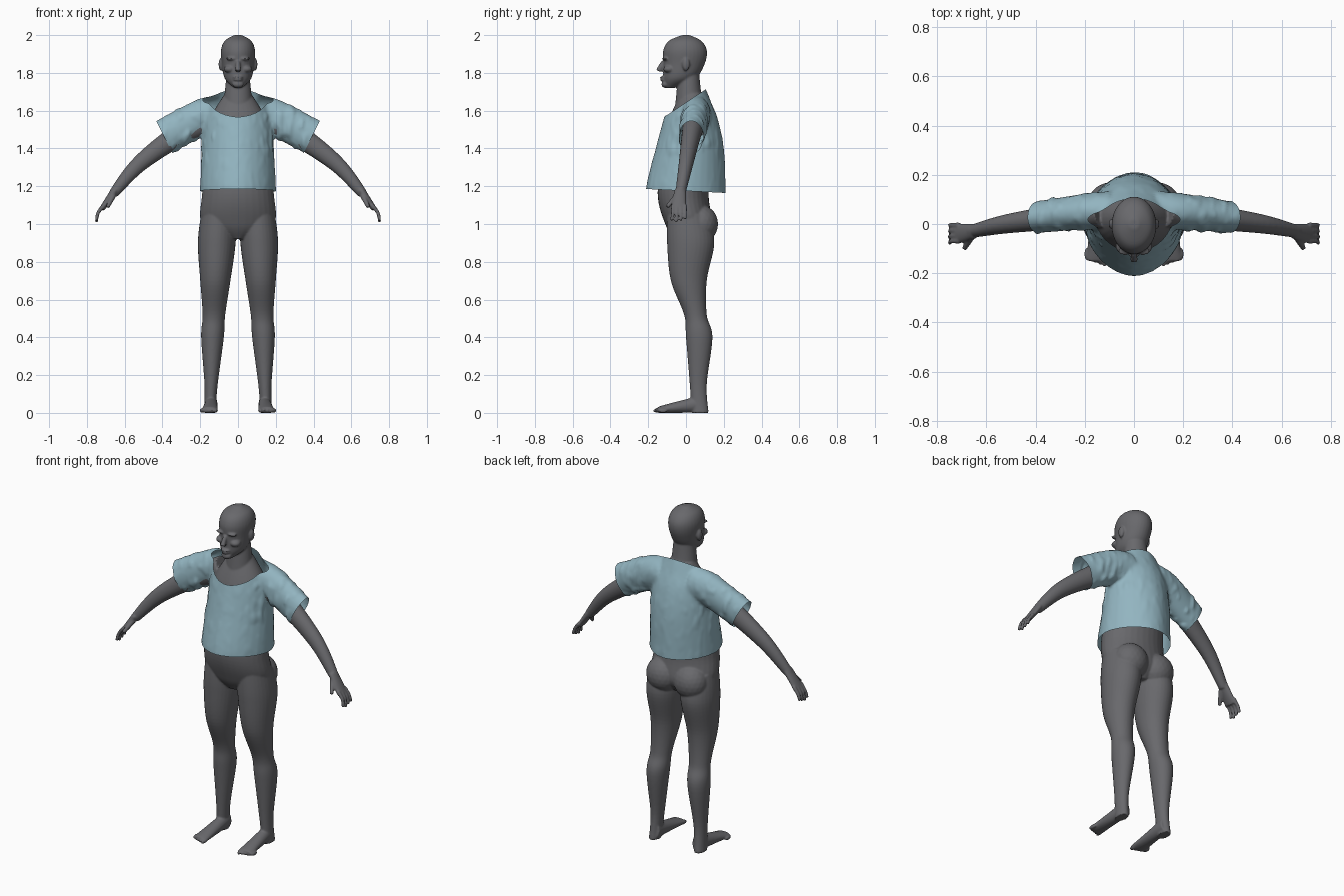
import bpy, bmesh, math
from mathutils import Vector, Matrix, noise

default = bpy.data.objects.get("Cube")
if default:
    bpy.data.objects.remove(default)


def material(name, rgb):
    mat = bpy.data.materials.new(name)
    mat.use_nodes = True
    mat.diffuse_color = (*rgb, 1)
    mat.node_tree.nodes["Principled BSDF"].inputs["Base Color"].default_value = (*rgb, 1)
    return mat


def blend(ends, factor):
    start, end = ends
    return start + (end - start) * factor


def smooth_rows(rows, steps=8):
    """Curve smoothly through rows of numbers (Hermite spline)."""
    last = len(rows) - 1
    result = []
    for i in range(last):
        before, start = Vector(rows[max(i - 1, 0)]), Vector(rows[i])
        end, after = Vector(rows[i + 1]), Vector(rows[min(i + 2, last)])
        leaving, arriving = (end - before) / 2, (after - start) / 2
        for step in range(steps):
            t = step / steps
            ease = t * t * (3 - 2 * t)
            result.append(start.lerp(end, ease) + leaving * t * (1 - t) ** 2
                          - arriving * t * t * (1 - t))
    return result + [Vector(rows[last])]


def skin(bm, rings, power=1, sides=32):
    """Closed surface through rings given as centre, half-axis u, half-axis v."""
    def bend(value):
        return math.copysign(abs(value) ** power, value)

    angles = [math.tau * k / sides for k in range(sides)]
    loops = [[bm.verts.new(centre + u * bend(math.cos(a)) + v * bend(math.sin(a)))
              for a in angles] for centre, u, v in rings]
    for low, high in zip(loops, loops[1:]):
        for k in range(sides):
            bm.faces.new((low[k - 1], low[k], high[k], high[k - 1]))
    bm.faces.new(loops[0][::-1])
    bm.faces.new(loops[-1])


def column(bm, rows, lean=(0, 0), power=1):
    """Upright form; each row is height, half width, front y, back y."""
    rows = smooth_rows(rows)
    rings = []
    for i, (height, width, front, back) in enumerate(rows):
        centre = Vector((blend(lean, i / (len(rows) - 1)), (front + back) / 2, height))
        rings.append((centre, Vector((width, 0, 0)), Vector((0, (back - front) / 2, 0))))
    skin(bm, rings, power)


def tube(bm, path, width, depth, side=(0, 1, 0)):
    """Limb along a path, tapering from its first to its last width and depth."""
    points = smooth_rows(path)
    last = len(points) - 1
    rings = []
    for i, point in enumerate(points):
        along = (points[min(i + 1, last)] - points[max(i - 1, 0)]).normalized()
        across = Vector(side)
        across = (across - along * across.dot(along)).normalized()
        rings.append((point, across * blend(width, i / last),
                      along.cross(across) * blend(depth, i / last)))
    skin(bm, rings)


def blob(bm, centre, radii):
    matrix = Matrix.Translation(centre) @ Matrix.Diagonal((*radii, 1))
    bmesh.ops.create_icosphere(bm, subdivisions=3, radius=1, matrix=matrix)


def fuse(bm, name, mat, voxel, smoothing):
    """Mirror the parts, melt them into one skin and bake the result."""
    bmesh.ops.recalc_face_normals(bm, faces=bm.faces)
    mesh = bpy.data.meshes.new(name)
    bm.to_mesh(mesh)
    bm.free()
    obj = bpy.data.objects.new(name, mesh)
    bpy.context.scene.collection.objects.link(obj)
    obj.modifiers.new("mirror", 'MIRROR').use_mirror_merge = False
    remesh = obj.modifiers.new("remesh", 'REMESH')
    remesh.mode = 'VOXEL'
    remesh.voxel_size = voxel
    relax = obj.modifiers.new("relax", 'SMOOTH')
    relax.factor = 0.5
    relax.iterations = smoothing
    bpy.context.view_layer.update()
    baked = bpy.data.meshes.new_from_object(
        obj.evaluated_get(bpy.context.evaluated_depsgraph_get()))
    obj.modifiers.clear()
    obj.data = baked
    baked.materials.clear()
    baked.materials.append(mat)
    baked.shade_smooth()
    return obj


skin_grey = material("warm grey", (.14, .14, .15))
shirt_blue = material("dusty blue", (.29, .46, .53))

# Torso, neck and buttocks
body = bmesh.new()
column(body, [(.92, .05, -.06, .09), (1, .19, -.11, .14), (1.16, .19, -.15, .12),
              (1.4, .16, -.12, .15), (1.55, .15, -.09, .14), (1.69, .07, -.03, .09)])
column(body, [(1.6, .08, -.06, .1), (1.7, .07, -.05, .08), (1.8, .06, -.04, .07)])
blob(body, (.09, .08, 1), (.1, .09, .1))

# Legs
column(body, [(0, .03, .03, .12), (.15, .035, .02, .11), (.4, .06, 0, .14), (.52, .06, -.01, .11),
              (.7, .08, -.08, .11), (.9, .1, -.1, .15), (1.05, .09, -.1, .12)], lean=(.15, .105))

# Feet and toes
tube(body, [(.14, .1, .05), (.15, -.15, .015)], width=(.03, .045), depth=(.05, .015), side=(1, 0, 0))
for toe in range(5):
    blob(body, (.12 + .018 * toe, -.15 + .007 * toe, .012), (.01, .025, .012))

# Arms
tube(body, [(.13, .05, 1.56), (.3, .03, 1.48), (.52, 0, 1.32), (.66, -.03, 1.16)],
     width=(.065, .025), depth=(.08, .025))

# Hands: palm, fingers and thumb
tube(body, [(.65, -.03, 1.18), (.72, -.04, 1.08)], width=(.03, .042), depth=(.022, .014))
for finger in range(4):
    y = -.07 + .022 * finger
    tip = 1.01 + .008 * abs(finger - 1)
    tube(body, [(.71, y, 1.1), (.74, y, 1.06), (.75, y * 1.1, tip)],
         width=(.01, .008), depth=(.011, .008))
tube(body, [(.66, -.05, 1.15), (.69, -.1, 1.09)], width=(.015, .01), depth=(.015, .01))

# Head
column(body, [(1.72, .02, -.11, -.06), (1.77, .07, -.12, .05), (1.85, .085, -.12, .1),
              (1.92, .09, -.12, .11), (1.97, .07, -.09, .08), (2, .02, -.02, .02)])

# Nose, lips, brows, cheeks, chin and ears
tube(body, [(0, -.12, 1.86), (0, -.145, 1.81)], width=(.01, .016), depth=(.01, .016), side=(1, 0, 0))
for height in (1.763, 1.777):
    blob(body, (0, -.12, height), (.025, .018, .006))
blob(body, (.035, -.11, 1.875), (.03, .017, .008))
blob(body, (.045, -.09, 1.82), (.03, .03, .02))
blob(body, (0, -.11, 1.74), (.03, .02, .02))
blob(body, (.09, 0, 1.845), (.013, .02, .034))
fuse(body, "body", skin_grey, voxel=.0055, smoothing=3)

# Shirt trunk and sleeves
cloth = bmesh.new()
column(cloth, [(1.1, .2, -.21, .21), (1.2, .2, -.21, .21), (1.4, .19, -.16, .2),
               (1.55, .18, -.12, .17), (1.65, .15, -.09, .13), (1.75, .1, -.05, .09)], power=1.1)
tube(cloth, [(.1, .05, 1.58), (.2, .05, 1.56), (.45, .02, 1.43)], width=(.085, .06), depth=(.1, .093))
shirt = fuse(cloth, "shirt", shirt_blue, voxel=.01, smoothing=5)

# Open the hem, collar and cuffs
cloth = bmesh.new()
cloth.from_mesh(shirt.data)
hem = (0, 0, 1.175), (0, -.05, -1)
collar = (0, -.11, 1.57), (0, -2, 3)
cuffs = [((side * .39, 0, 1.46), (side * 2, 0, -1)) for side in (1, -1)]
for point, normal in (hem, collar, *cuffs):
    bmesh.ops.bisect_plane(cloth, geom=cloth.verts[:] + cloth.edges[:] + cloth.faces[:],
                           plane_co=point, plane_no=Vector(normal).normalized(), clear_outer=True)

# Crease the cloth around the armpits
cloth.normal_update()
armpit = Vector((.26, 1.48))
for vert in cloth.verts:
    x, y, z = vert.co
    nearness = max(0, 1 - (Vector((abs(x), z)) - armpit).length / .2)
    fold = noise.noise(Vector((x * 30, y * 25, z * 14)))
    vert.co += vert.normal * max(0, fold) * (.003 + .018 * nearness)
cloth.to_mesh(shirt.data)
cloth.free()
